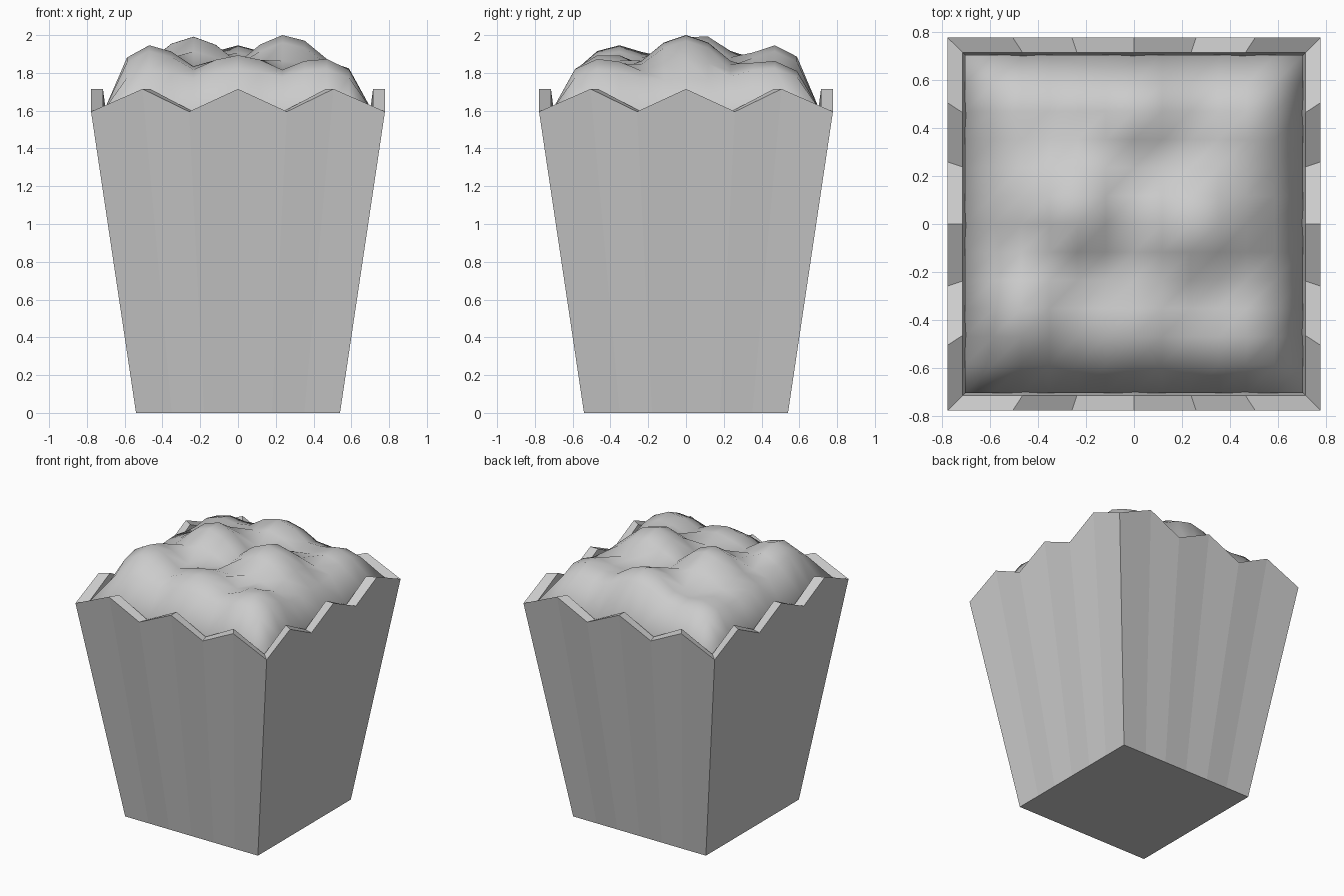
import bpy, bmesh, math

if "Cube" in bpy.data.objects:
    bpy.data.objects.remove(bpy.data.objects["Cube"])

RIM_LOW, RIM_HIGH = 1.595, 1.715
# zigzag along one side: position along the wall, height
ZIGZAG = [(-1, RIM_LOW), (-0.65, RIM_HIGH), (-0.333, RIM_LOW),
          (0, RIM_HIGH), (0.333, RIM_LOW), (0.65, RIM_HIGH)]


def finish(bm, name):
    bmesh.ops.recalc_face_normals(bm, faces=bm.faces)
    mesh = bpy.data.meshes.new(name)
    bm.to_mesh(mesh)
    bm.free()
    obj = bpy.data.objects.new(name, mesh)
    bpy.context.collection.objects.link(obj)
    return obj


def square_ring(bm, half, z=None):
    """Loop of vertices round the four sides; zigzag height if z is None."""
    ring = []
    for side in range(4):
        c, s = round(math.cos(side * math.pi / 2)), round(math.sin(side * math.pi / 2))
        for t, h in ZIGZAG:
            x, y = t * half, -half
            ring.append(bm.verts.new((c * x - s * y, s * x + c * y, h if z is None else z)))
    return ring


def bridge(bm, a, b):
    n = len(a)
    for i in range(n):
        bm.faces.new((a[i], a[(i + 1) % n], b[(i + 1) % n], b[i]))


# Tapered carton with thick zigzag rim
bm = bmesh.new()
rings = [square_ring(bm, 0.54, 0), square_ring(bm, 0.778),
         square_ring(bm, 0.715), square_ring(bm, 0.49, 0.05)]
for a, b in zip(rings, rings[1:]):
    bridge(bm, a, b)
bm.faces.new(rings[0])
bm.faces.new(rings[3])
finish(bm, "carton")

# Popcorn bumps: x, y, peak height
BUMPS = [(-0.24, 0.06, 2.0), (0.25, 0.0, 2.0), (-0.48, -0.36, 1.95), (0.0, -0.42, 1.90),
         (0.45, -0.46, 1.88), (-0.48, 0.5, 1.84), (0.0, 0.49, 1.95), (0.5, 0.45, 1.87),
         (-0.58, 0.08, 1.84)]


def heap_height(x, y):
    top = 1.77
    for bx, by, h in BUMPS:
        d2 = ((x - bx) ** 2 + (y - by) ** 2) / 0.25 ** 2
        top = max(top, 1.75 + (h - 1.75) * math.exp(-0.9 * d2 ** 1.1))
    edge = (1 - abs(x / 0.705) ** 11) * (1 - abs(y / 0.705) ** 11)
    return 1.61 + (top - 1.61) * edge


# Heap of popcorn: coarse bumpy grid with a skirt tucked inside the carton
bm = bmesh.new()
bmesh.ops.create_grid(bm, x_segments=12, y_segments=12, size=0.705)
for v in bm.verts:
    v.co.z = heap_height(v.co.x, v.co.y)
border = [e for e in bm.edges if e.is_boundary]
skirt = bmesh.ops.extrude_edge_only(bm, edges=border)["geom"]
for v in (g for g in skirt if isinstance(g, bmesh.types.BMVert)):
    v.co = (v.co.x * 0.99, v.co.y * 0.99, 1.52)
heap = finish(bm, "popcorn_heap")
# stretch the heap so the tallest bump reaches full height
lift = 2.0 - max(v.co.z for v in heap.data.vertices)
for v in heap.data.vertices:
    v.co.z += lift * max(0, v.co.z - 1.61) / (0.39 - lift)
bpy.context.view_layer.objects.active = heap
heap.select_set(True)
bpy.ops.object.shade_smooth_by_angle(angle=math.radians(75))
